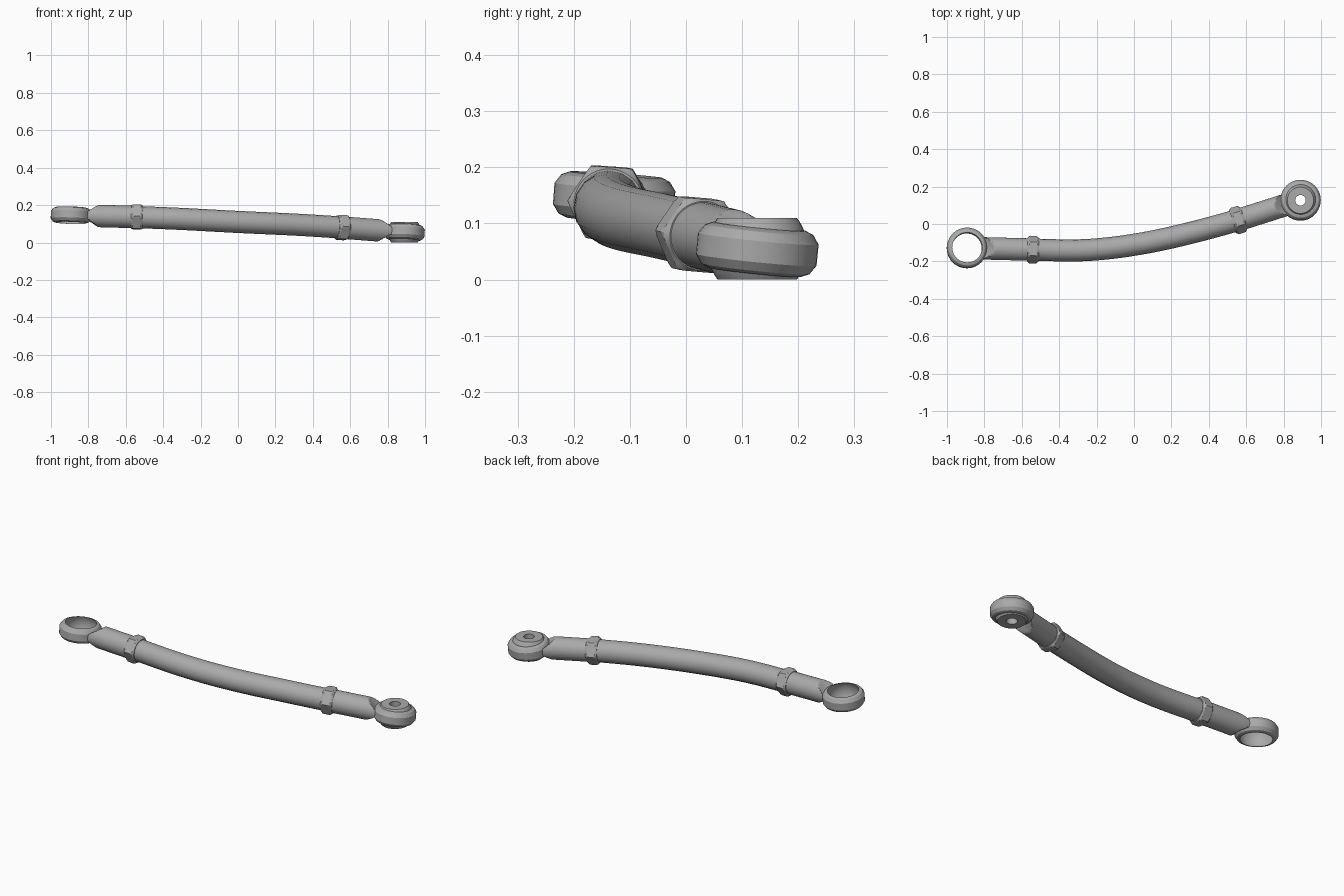
import bpy, bmesh, math
from mathutils import Vector, Matrix

if "Cube" in bpy.data.objects:
    bpy.data.objects.remove(bpy.data.objects["Cube"])

steel = bpy.data.materials.new("grey_steel")
steel.use_nodes = True
grey = (0.4, 0.4, 0.4, 1)
steel.diffuse_color = grey
steel.node_tree.nodes["Principled BSDF"].inputs["Base Color"].default_value = grey


def frame(origin, main, side):
    """Matrix whose z axis is main and whose x axis leans towards side."""
    z = Vector(main).normalized()
    x = Vector(side)
    x = (x - z * x.dot(z)).normalized()
    m = Matrix((x, z.cross(x), z)).transposed().to_4x4()
    m.translation = origin
    return m


def finish(ob, angle=30):
    if not ob.data.materials:
        ob.data.materials.append(steel)
    bpy.ops.object.select_all(action='DESELECT')
    ob.select_set(True)
    bpy.context.view_layer.objects.active = ob
    bpy.ops.object.shade_smooth_by_angle(angle=math.radians(angle))


def loft(name, rings, matrix, closed=False, angle=30):
    """Skin a list of point loops; closed joins the last loop to the first."""
    bm = bmesh.new()
    loops = [[bm.verts.new(matrix @ Vector(p)) for p in r] for r in rings]
    n = len(loops[0])
    pairs = list(zip(loops, loops[1:]))
    if closed:
        pairs.append((loops[-1], loops[0]))
    else:
        bm.faces.new(loops[0])
        bm.faces.new(loops[-1])
    for a, b in pairs:
        for i in range(n):
            j = (i + 1) % n
            bm.faces.new((a[i], a[j], b[j], b[i]))
    bmesh.ops.recalc_face_normals(bm, faces=bm.faces)
    me = bpy.data.meshes.new(name)
    bm.to_mesh(me)
    bm.free()
    ob = bpy.data.objects.new(name, me)
    bpy.context.collection.objects.link(ob)
    finish(ob, angle)
    return ob


def circle(radius, z, n=32):
    return [(radius * math.cos(t), radius * math.sin(t), z)
            for t in (2 * math.pi * i / n for i in range(n))]


def arc(radius, half_height, steps=8):
    """Sphere profile from -half_height to +half_height."""
    lim = math.asin(half_height / radius)
    angles = [lim * (2 * i / steps - 1) for i in range(steps + 1)]
    return [(radius * math.cos(t), radius * math.sin(t)) for t in angles]


def eye_ring(name, centre, normal):
    # chamfered outside, spherical seat inside
    outer = [(0.083, 0.041), (0.097, 0.035), (0.108, 0.019),
             (0.108, -0.019), (0.097, -0.035), (0.083, -0.041)]
    profile = outer + arc(0.09, 0.041)
    loft(name, [circle(r, z, 40) for r, z in profile],
         frame(centre, normal, (1, 0, 0)), closed=True)


def shank(name, centre, inner, normal):
    # round bar whose end is scooped flat around the eye
    length = (inner - centre).length
    near, steps, n, radius = 0.088, 16, 32, 0.06
    stations = [near + 0.1 * i / steps for i in range(steps + 1)] + [length]
    rings = []
    for d in stations:
        loop = []
        for x, y, _ in circle(radius, 0, n):
            reach = math.hypot(d, y)
            limit = 0.021 + max(0, reach - 0.106) * 0.95
            loop.append((max(-limit, min(limit, x)), y, d))
        rings.append(loop)
    loft(name, rings, frame(centre, inner - centre, normal))


def lock_nut(name, centre, axis, normal):
    # hexagon with rounded-off corners at both ends
    rings = []
    n = 48
    for z, cap in ((-0.031, 0.062), (-0.022, 0.071), (-0.018, 0.074),
                   (0.018, 0.074), (0.022, 0.071), (0.031, 0.062)):
        loop = []
        for i in range(n):
            t = 2 * math.pi * i / n
            local = (t + math.pi / 6) % (math.pi / 3) - math.pi / 6
            r = min(cap, 0.065 / math.cos(local))
            loop.append((r * math.cos(t), r * math.sin(t), z))
        rings.append(loop)
    loft(name, rings, frame(centre, axis, normal), angle=20)


# Rod ends: eye, scooped shank and lock nut on each side
ends = {
    "right": (Vector((-0.893, -0.128, 0.146)), Vector((-0.54, -0.137, 0.136)),
              (0.03, 0.07, 1)),
    "left": (Vector((0.89, 0.127, 0.054)), Vector((0.556, 0.021, 0.08)),
             (0.04, 0.1, 1)),
}
for side, (eye, nut, normal) in ends.items():
    eye_ring(side + "_eye_ring", eye, normal)
    shank(side + "_shank", eye, nut, normal)
    lock_nut(side + "_lock_nut", nut, nut - eye, normal)

# Spherical bearing with a bolt hole, held in one eye only
ball = [(0.028, 0.055), (0.028, -0.055)] + arc(0.0895, 0.055, 12)
loft("bearing_ball", [circle(r, z, 40) for r, z in ball],
     Matrix.Translation((0.89, 0.127, 0.055)), closed=True)

# Bent tube between the nuts
curve = bpy.data.curves.new("bent_tube", 'CURVE')
curve.dimensions = '3D'
curve.bevel_depth = 0.059
curve.bevel_resolution = 6
curve.resolution_u = 6
curve.use_fill_caps = True
path = [(-0.54, -0.137, 0.136), (-0.3, -0.141, 0.126), (-0.15, -0.131, 0.118),
        (0, -0.111, 0.11), (0.15, -0.083, 0.103), (0.3, -0.048, 0.096),
        (0.42, -0.017, 0.089), (0.556, 0.021, 0.08)]
spline = curve.splines.new('BEZIER')
spline.bezier_points.add(len(path) - 1)
for point, co in zip(spline.bezier_points, path):
    point.co = co
    point.handle_left_type = point.handle_right_type = 'AUTO'
tube = bpy.data.objects.new("bent_tube", curve)
bpy.context.collection.objects.link(tube)
bpy.ops.object.select_all(action='DESELECT')
tube.select_set(True)
bpy.context.view_layer.objects.active = tube
bpy.ops.object.convert(target='MESH')
finish(bpy.context.view_layer.objects.active)
